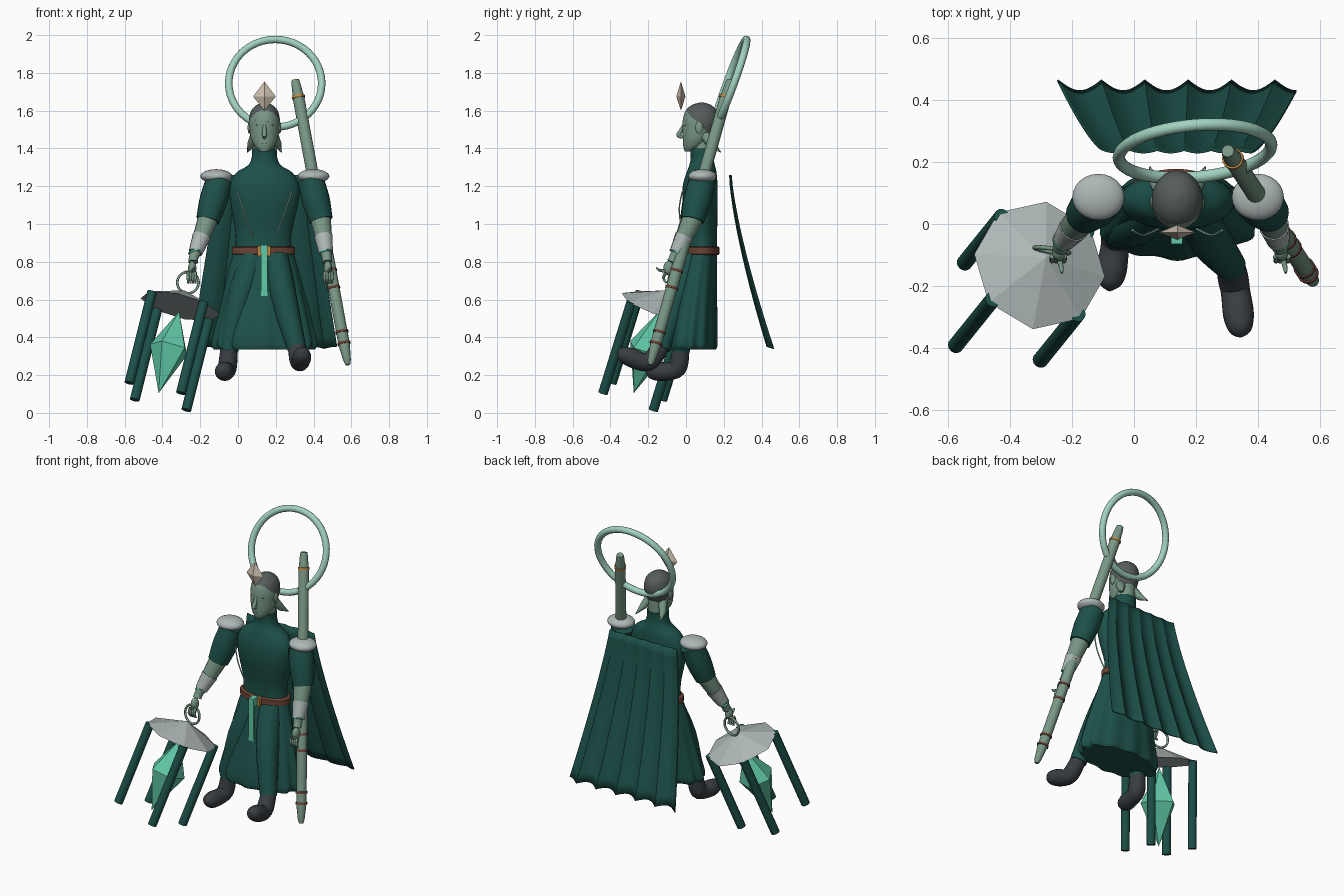
import bpy, bmesh, math
from mathutils import Vector, Matrix

cube = bpy.data.objects.get("Cube")
if cube:
    bpy.data.objects.remove(cube)


def material(name, r, g, b):
    m = bpy.data.materials.new(name)
    m.use_nodes = True
    m.diffuse_color = (r, g, b, 1)
    m.node_tree.nodes["Principled BSDF"].inputs["Base Color"].default_value = (r, g, b, 1)
    return m


GREEN = material("deep green cloth", .012, .08, .066)
SKIN = material("sage skin and wood", .19, .31, .235)
HAIR = material("grey hair", .09, .108, .105)
BOOT = material("charcoal leather", .04, .047, .054)
SILVER = material("silver", .42, .47, .47)
PALE = material("pale mint", .36, .64, .52)
MINT = material("crystal mint", .12, .58, .39)
BROWN = material("brown leather", .15, .055, .035)
GOLD = material("gold", .55, .26, .06)
BEIGE = material("beige stone", .58, .50, .41)


def finish(name, bm, mat, smooth=40):
    bmesh.ops.recalc_face_normals(bm, faces=bm.faces)
    me = bpy.data.meshes.new(name)
    bm.to_mesh(me)
    bm.free()
    me.materials.append(mat)
    if smooth:
        me.shade_smooth()
        me.set_sharp_from_angle(angle=math.radians(smooth))
    ob = bpy.data.objects.new(name, me)
    bpy.context.collection.objects.link(ob)
    return ob


def skin_rings(bm, rings, caps=True):
    rows = [[bm.verts.new(p) for p in ring] for ring in rings]
    n = len(rows[0])
    for a, b in zip(rows, rows[1:]):
        for i in range(n):
            j = (i + 1) % n
            bm.faces.new((a[i], a[j], b[j], b[i]))
    if caps:
        bm.faces.new(rows[0])
        bm.faces.new(rows[-1])


def refine(pts, steps):
    """Catmull-Rom through a list of tuples."""
    out = []
    for i in range(len(pts) - 1):
        q = [Vector(pts[max(0, min(len(pts) - 1, i + k))]) for k in (-1, 0, 1, 2)]
        for s in range(steps):
            t = s / steps
            out.append(q[1] + (q[2] - q[0]) * t / 2
                       + (q[0] * 2 - q[1] * 5 + q[2] * 4 - q[3]) * t * t / 2
                       + (q[1] * 3 - q[0] - q[2] * 3 + q[3]) * t ** 3 / 2)
    return out + [Vector(pts[-1])]


def loft(name, sections, mat, sides=32, steps=4, pleat=0):
    """Stacked ellipses from (z, rx, cy, ry, cx)."""
    rings = []
    secs = refine(sections, steps)
    for k, (z, rx, cy, ry, cx) in enumerate(secs):
        ring = []
        for i in range(sides):
            a = math.tau * i / sides
            f = 1 + pleat * k / len(secs) * math.cos(12 * a)
            ring.append((cx + rx * f * math.cos(a), cy + ry * f * math.sin(a), z))
        rings.append(ring)
    bm = bmesh.new()
    skin_rings(bm, rings)
    return finish(name, bm, mat, 50)


def limb(name, pts, mat, sides=16, steps=1, smooth=45):
    """Round tube through (x, y, z, radius) points."""
    pts = refine([Vector(p) for p in pts], steps)
    rings = []
    for i, p in enumerate(pts):
        d = (pts[min(i + 1, len(pts) - 1)] - pts[max(i - 1, 0)]).to_3d().normalized()
        rot = Vector((0, 0, -1)).rotation_difference(d)
        rings.append([p.to_3d() + rot @ Vector((math.cos(a), math.sin(a), 0)) * max(p[3], .001)
                      for a in (math.tau * k / sides for k in range(sides))])
    bm = bmesh.new()
    skin_rings(bm, rings)
    return finish(name, bm, mat, smooth)


def ball(name, c, r, mat):
    bm = bmesh.new()
    bmesh.ops.create_uvsphere(bm, u_segments=24, v_segments=14, radius=1,
                              matrix=Matrix.Translation(c) @ Matrix.Diagonal((*r, 1)))
    return finish(name, bm, mat, 60)


def box(name, c, size, mat):
    bm = bmesh.new()
    bmesh.ops.create_cube(bm, size=1, matrix=Matrix.Translation(c) @ Matrix.Diagonal((*size, 1)))
    return finish(name, bm, mat, 0)


def hoop(name, c, u, v, R, r, mat, n=48, m=12):
    u, v, c = Vector(u).normalized(), Vector(v).normalized(), Vector(c)
    w = u.cross(v)
    rings = []
    for i in range(n + 1):
        d = u * math.cos(math.tau * i / n) + v * math.sin(math.tau * i / n)
        rings.append([c + d * (R + r * math.cos(b)) + w * r * math.sin(b)
                      for b in (math.tau * k / m for k in range(m))])
    bm = bmesh.new()
    skin_rings(bm, rings, False)
    bmesh.ops.remove_doubles(bm, verts=bm.verts, dist=1e-5)
    return finish(name, bm, mat, 60)


# Body and robe
CX = .14
loft("torso", [(.85, .15, .085, .08, .135), (.95, .148, .085, .08, .135), (1.1, .178, .075, .092, CX),
               (1.2, .185, .075, .092, CX), (1.27, .15, .082, .08, CX), (1.31, .088, .085, .068, CX),
               (1.35, .068, .085, .06, CX), (1.4, .065, .085, .062, CX)], GREEN)
loft("skirt", [(.87, .152, .085, .08, .135), (.75, .185, .068, .095, .135), (.58, .225, .045, .118, CX),
               (.42, .262, .028, .135, CX), (.36, .27, .024, .138, CX), (.335, .255, .022, .13, CX)],
     GREEN, 96, 4, .05)
loft("belt", [(.835, .155, .085, .084, .135), (.842, .167, .085, .093, .135),
              (.875, .167, .085, .093, .135), (.882, .155, .085, .084, .135)], BROWN, 40, 1)
box("buckle", (.137, -.013, .857), (.068, .022, .052), GOLD)
box("hanging_ribbon", (.138, -.06, .625), (.034, .009, .53), MINT)
box("ribbon_knot", (.138, -.04, .865), (.036, .05, .05), MINT)

# Head, with the hair coloured above the hairline
head = loft("head", [(1.383, .022, .012, .018, CX), (1.41, .05, .036, .05, CX), (1.45, .07, .055, .072, CX),
                     (1.5, .079, .07, .088, CX), (1.55, .082, .078, .095, CX), (1.6, .07, .08, .082, CX),
                     (1.63, .042, .082, .05, CX), (1.643, .008, .084, .01, CX)], SKIN, 48, 6)
head.data.materials.append(HAIR)
for f in head.data.polygons:
    if f.center.z > max(1.47, 1.6 - f.center.y):
        f.material_index = 1
limb("neck", [(CX, .09, 1.48, .055), (CX, .088, 1.34, .055)], SKIN)
limb("nose", [(CX, -.006, 1.535, .007), (CX, -.032, 1.485, .012), (CX, -.04, 1.47, .013),
              (CX, -.018, 1.458, .008)], SKIN, 10, 2)
ball("mouth", (CX, -.009, 1.426), (.019, .008, .006), SKIN)
for s, side in ((1, "left"), (-1, "right")):
    ball(side + "_ear", (CX + s * .08, .07, 1.51), (.009, .02, .032), SKIN)
    ball(side + "_eye", (CX + s * .033, -.004, 1.522), (.014, .005, .005), HAIR)
    limb(side + "_brow", [(CX + s * .014, -.014, 1.54, .004), (CX + s * .05, .004, 1.55, .003)], HAIR, 6)
    limb(side + "_neck_fin", [(CX + s * .045, .1, 1.47, .03), (CX + s * .07, .135, 1.42, .022),
                              (CX + s * .09, .185, 1.38, .002)], SKIN, 8)
    # Cord down the chest
    limb(side + "_chest_cord", [(CX + s * .145, -.02, 1.17, .004), (CX + s * .11, -.036, 1.07, .004),
                                (CX + s * .06, -.015, .93, .004)], PALE, 6, 4)


def gem(name, c, axis, up, down, rx, ry, sides, mat, turn=0):
    rot = Vector((0, 0, 1)).rotation_difference(Vector(axis))
    bm = bmesh.new()
    top, bot = [bm.verts.new(Vector(c) + rot @ Vector((0, 0, h))) for h in (up, -down)]
    rim = [bm.verts.new(Vector(c) + rot @ Vector((rx * math.cos(a), ry * math.sin(a), 0)))
           for a in (turn + math.tau * k / sides for k in range(sides))]
    for i in range(sides):
        for tip in (top, bot):
            bm.faces.new((rim[i], rim[(i + 1) % sides], tip))
    return finish(name, bm, mat, 0)


gem("brow_gem", (CX, -.027, 1.675), (0, 0, 1), .08, .075, .06, .024, 4, BEIGE)
hoop("halo", (.197, .235, 1.745), (1, .08, 0), (0, .342, .94), .247, .02, PALE)

# Arms
for side, sh, elbow, wrist, hand in (
        ("right", (-.1, .085, 1.23), (-.16, .03, 1.02), (-.232, -.06, .83), (-.245, -.1, .75)),
        ("left", (.385, .085, 1.23), (.44, .035, 1.02), (.468, -.06, .83), (.478, -.1, .75))):
    sh, elbow, wrist, hand = map(Vector, (sh, elbow, wrist, hand))
    mid = elbow.lerp(wrist, .45)
    cuff = wrist.lerp(elbow, .1)
    limb(side + "_sleeve", [(*sh, .07), (*sh.lerp(elbow, .5), .074), (*elbow, .062)], GREEN, 20, 4)
    limb(side + "_forearm", [(*sh.lerp(elbow, .9), .055), (*mid, .045), (*wrist, .026),
                             (*wrist.lerp(hand, .4), .026)], SKIN, 16, 3)
    limb(side + "_bracer", [(*mid, .049), (*cuff, .037)], SILVER, 16)
    hoop(side + "_bracer_trim", cuff, (1, 0, .1), (0, 1, -.4), .034, .005, MINT, 20, 6)
    ball(side + "_palm", hand.lerp(wrist, .2), (.022, .028, .038), SKIN)
    for k in range(4):
        base = hand + Vector(((k - 1.5) * .013, -.004, -.005))
        limb(f"{side}_finger_{k}", [(*base, .009), (*(base + Vector((0, -.016, -.03))), .008),
                                    (*(base + Vector((0, 0, -.058))), .005)], SKIN, 8, 2)
    limb(side + "_thumb", [(*hand, .01), (*(hand + Vector((.01, -.04, .005))), .008),
                           (*(hand + Vector((.012, -.058, .02))), .004)], SKIN, 8, 2)
    ball(side + "_shoulder_pad", (sh.x - .015 if side == "right" else sh.x + .015, .087, 1.253),
         (.084, .075, .037), SILVER)

# Legs and boots
limb("left_leg", [(.2, .05, .82, .07), (.245, -.05, .6, .068), (.312, -.135, .34, .05)], GREEN, 20, 4)
limb("right_leg", [(.08, .06, .82, .07), (.01, .0, .6, .068), (-.05, -.03, .33, .05)], GREEN, 20, 4)
limb("left_boot", [(.31, -.125, .365, .045), (.32, -.175, .29, .05), (.328, -.22, .268, .048),
                   (.338, -.295, .295, .05), (.343, -.345, .317, .035), (.345, -.365, .325, .004)], BOOT, 18, 4)
limb("right_boot", [(-.045, -.025, .36, .045), (-.055, -.04, .25, .05), (-.062, -.08, .222, .047),
                    (-.073, -.15, .22, .05), (-.078, -.195, .225, .036), (-.08, -.217, .226, .004)], BOOT, 18, 4)

# Cape with scalloped folds
bm = bmesh.new()
COLS, ROWS = 88, 16
grid = []
for r in range(ROWS + 1):
    t = r / ROWS
    row = []
    for c in range(COLS + 1):
        s = 2 * c / COLS - 1
        fold = abs(math.sin(math.pi * 2.75 * (s + 1)))
        row.append(bm.verts.new((CX + s * (.24 + .145 * t), .242 + .225 * t ** 1.35 - (.008 + .027 * t) * fold,
                                 1.26 - .92 * t + .012 * t * fold)))
    grid.append(row)
for a, b in zip(grid, grid[1:]):
    for c in range(COLS):
        bm.faces.new((a[c], a[c + 1], b[c + 1], b[c]))
cape = finish("cape", bm, GREEN, 40)
cape.modifiers.new("thickness", "SOLIDIFY").thickness = .006

# Staff with bands
TOP, END = Vector((.303, .236, 1.762)), Vector((.582, -.19, .255))
limb("staff", [(*TOP.lerp(END, t), r) for t, r in
               ((0, .02), (.015, .024), (.07, .031), (.5, .032), (.93, .03), (.985, .02), (1, .012))], SKIN)
for k, t in enumerate((.06, .56, .67, .73, .885, .925)):
    p, q = TOP.lerp(END, t - .004), TOP.lerp(END, t + .004)
    limb(f"staff_band_{k}", [(*p, .035), (*q, .035)], BROWN if k else GOLD)

# Lantern, hung at a tilt
AXIS = Vector((.25, .31, 1)).normalized()
TILT = Vector((0, 0, 1)).rotation_difference(AXIS)
ROOF = Vector((-.305, -.134, .565))


def hung(radius, angle, h):
    return ROOF + TILT @ Vector((radius * math.cos(angle), radius * math.sin(angle), h))


TURN = math.radians(37)
bm = bmesh.new()
rim = [bm.verts.new(hung(.218, TURN + k * math.tau / 8, 0)) for k in range(8)]
apex = bm.verts.new(hung(0, 0, .09))
for k in range(8):
    bm.faces.new((rim[k], rim[(k + 1) % 8], apex))
bm.faces.new(rim)
finish("lantern_roof", bm, SILVER, 0)
for k in range(4):
    a = TURN + k * math.tau / 4
    limb(f"lantern_post_{k}", [(*hung(.2, a, .004), .026), (*hung(.2, a, -.515), .026)], GREEN, 14)
gem("lantern_crystal", hung(0, 0, -.24), AXIS, .21, .255, .108, .108, 5, MINT, .5)
hoop("lantern_handle", (-.265, -.085, .69), (1, -.15, 0), (0, .1, 1), .057, .007, SKIN, 32, 8)
